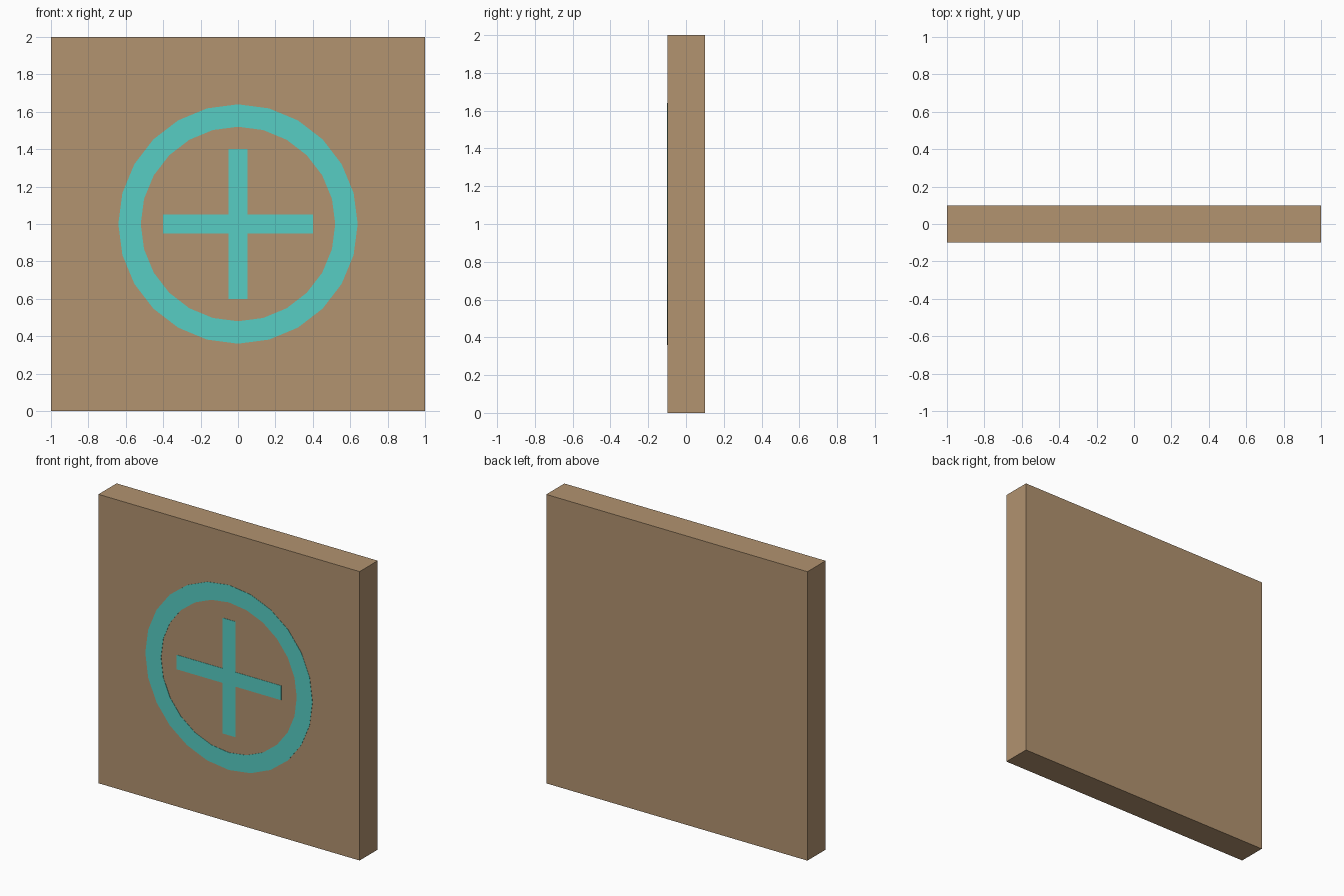
import bpy, bmesh, math

if "Cube" in bpy.data.objects:
    bpy.data.objects.remove(bpy.data.objects["Cube"])

FRONT = -0.1      # outermost front plane
PLATE = 0.002     # thickness of the painted emblem


def material(name, srgb):
    lin = [((c / 255 + 0.055) / 1.055) ** 2.4 for c in srgb]
    m = bpy.data.materials.new(name)
    m.diffuse_color = (*lin, 1)
    m.use_nodes = True
    m.node_tree.nodes["Principled BSDF"].inputs["Base Color"].default_value = m.diffuse_color
    return m


def finish(name, bm, mat):
    bmesh.ops.recalc_face_normals(bm, faces=bm.faces)
    me = bpy.data.meshes.new(name)
    bm.to_mesh(me)
    bm.free()
    me.materials.append(mat)
    ob = bpy.data.objects.new(name, me)
    bpy.context.collection.objects.link(ob)


def extrude_back(bm, y0, y1):
    """Give flat faces lying at y0 a depth reaching y1."""
    ext = bmesh.ops.extrude_face_region(bm, geom=bm.faces[:], use_keep_orig=True)
    verts = [g for g in ext["geom"] if isinstance(g, bmesh.types.BMVert)]
    bmesh.ops.translate(bm, vec=(0, y1 - y0, 0), verts=verts)


def plate(name, polygon, y0, y1, mat):
    bm = bmesh.new()
    bm.faces.new([bm.verts.new((x, y0, z)) for x, z in polygon])
    extrude_back(bm, y0, y1)
    finish(name, bm, mat)


wood = material("tan_brown", (178, 147, 112))
teal = material("turquoise", (87, 205, 195))

# Square slab
plate("panel", [(-1, 0), (1, 0), (1, 2), (-1, 2)], FRONT + PLATE, 0.1, wood)

# Cross, one arm turned four times
a, w = 0.4, 0.05
cross = []
for c, s in [(1, 0), (0, 1), (-1, 0), (0, -1)]:
    for x, z in [(a, -w), (a, w), (w, w)]:
        cross.append((x * c - z * s, 1 + x * s + z * c))
plate("cross", cross, FRONT, FRONT + PLATE, teal)

# 24-sided ring
bm = bmesh.new()
n = 24
rings = [[bm.verts.new((r * math.cos(2 * math.pi * i / n), FRONT,
                        1 + r * math.sin(2 * math.pi * i / n))) for i in range(n)]
         for r in (0.64, 0.52)]
for i in range(n):
    j = (i + 1) % n
    bm.faces.new([rings[0][i], rings[0][j], rings[1][j], rings[1][i]])
extrude_back(bm, FRONT, FRONT + PLATE)
finish("ring", bm, teal)
